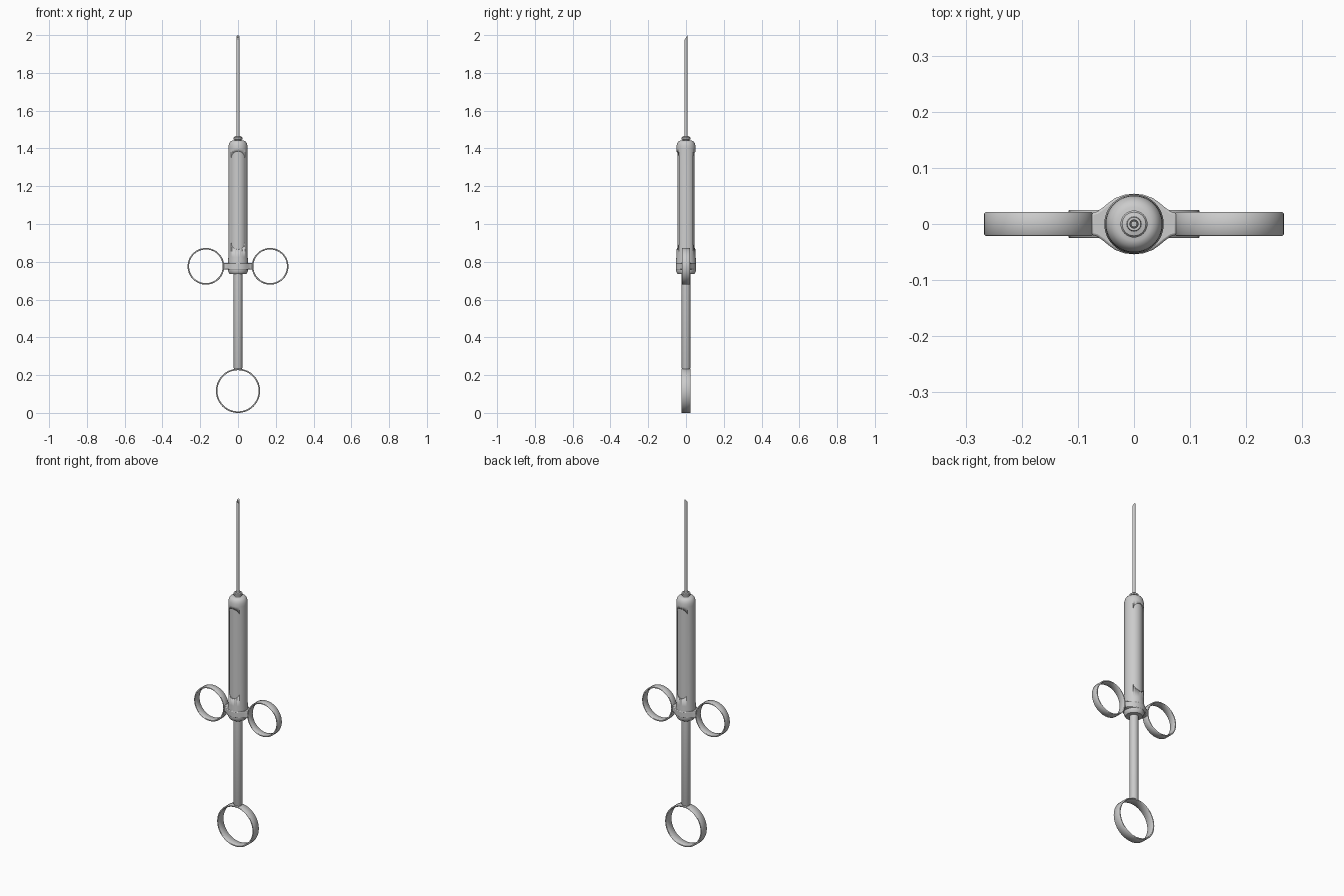
import bpy, bmesh, math
from mathutils import Matrix, Vector

if "Cube" in bpy.data.objects:
    bpy.data.objects.remove(bpy.data.objects["Cube"])


def finish(bm, name, angle=35):
    bmesh.ops.remove_doubles(bm, verts=bm.verts, dist=1e-5)
    bmesh.ops.recalc_face_normals(bm, faces=bm.faces)
    mesh = bpy.data.meshes.new(name)
    bm.to_mesh(mesh)
    bm.free()
    ob = bpy.data.objects.new(name, mesh)
    bpy.context.collection.objects.link(ob)
    bpy.ops.object.select_all(action='DESELECT')
    bpy.context.view_layer.objects.active = ob
    ob.select_set(True)
    bpy.ops.object.shade_smooth_by_angle(angle=math.radians(angle))
    return ob


def lathe_mesh(profile, steps=48, closed=False):
    """Turn an (r, z) profile round the z axis."""
    bm = bmesh.new()
    vs = [bm.verts.new((r, 0, z)) for r, z in profile]
    pairs = list(zip(vs, vs[1:])) + ([(vs[-1], vs[0])] if closed else [])
    es = [bm.edges.new(p) for p in pairs]
    bmesh.ops.spin(bm, geom=vs + es, cent=(0, 0, 0), axis=(0, 0, 1),
                   angle=math.tau, steps=steps)
    bmesh.ops.remove_doubles(bm, verts=bm.verts, dist=1e-5)
    return bm


def lathe(name, profile, steps=48, closed=False):
    return finish(lathe_mesh(profile, steps, closed), name)


def prism(name, points, axis_vec, at):
    """Extrude an outline; 'at' maps 2D points to 3D."""
    bm = bmesh.new()
    face = bm.faces.new([bm.verts.new(at(*p)) for p in points])
    top = bmesh.ops.extrude_face_region(bm, geom=[face])['geom']
    bmesh.ops.translate(bm, vec=axis_vec,
                        verts=[v for v in top if isinstance(v, bmesh.types.BMVert)])
    return finish(bm, name)


def grip_ring(name, x, z, radius, half_width, wall=0.008):
    """Flat band ring whose axis runs along y, with softened rims."""
    w, b, ri = half_width, 0.002, radius - wall
    prof = [(radius, -w + b), (radius, w - b), (radius - b, w), (ri + b, w),
            (ri, w - b), (ri, -w + b), (ri + b, -w), (radius - b, -w)]
    bm = lathe_mesh(prof, 72, True)
    bm.transform(Matrix.Translation((x, 0, z)) @ Matrix.Rotation(math.pi / 2, 4, 'X'))
    return finish(bm, name, 50)


# Barrel shell with domed top and flared foot
barrel = lathe("barrel", [
    (0, 1.442), (0.030, 1.442), (0.039, 1.438), (0.046, 1.429), (0.050, 1.416),
    (0.051, 1.40), (0.051, 0.825), (0.053, 0.805), (0.053, 0.795),
    (0.046, 0.795), (0.046, 1.40), (0, 1.40)], 64)

# Round-ended windows cut through front and back of the barrel
hw, lo, hi = 0.036, 0.865, 1.385
outline = []
for i in range(17):
    a = math.pi * i / 16
    outline.append((hw * math.cos(a), hi - hw + hw * math.sin(a)))
for i in range(17):
    a = math.pi + math.pi * i / 16
    outline.append((hw * math.cos(a), lo + hw + hw * math.sin(a)))
cutter = prism("window_cutter", outline, Vector((0, 0.2, 0)),
               lambda x, z: (x, -0.1, z))
cutter.hide_render = True
cutter.hide_viewport = True
cut = barrel.modifiers.new("windows", 'BOOLEAN')
cut.object = cutter
cut.operation = 'DIFFERENCE'
cut.solver = 'EXACT'

# Inner tube seen through the windows
lathe("inner_tube", [(0, 1.395), (0.0455, 1.395), (0.0455, 0.78), (0, 0.78)], 64)

# Collar with stepped bands at the barrel foot
lathe("collar", [
    (0, 0.80), (0.051, 0.80), (0.053, 0.797), (0.053, 0.790), (0.050, 0.786),
    (0.050, 0.770), (0.053, 0.766), (0.053, 0.752), (0.049, 0.742),
    (0.044, 0.735), (0, 0.735)], 64)

# Flange that reaches out to the finger rings
half = [(0.0765, 0.019), (0.066, 0.022), (0.056, 0.029), (0.045, 0.038),
        (0.034, 0.046), (0.018, 0.052), (0, 0.054)]
upper = half + [(-x, y) for x, y in reversed(half[:-1])]
flange = prism("flange", upper + [(x, -y) for x, y in reversed(upper)],
               Vector((0, 0, 0.036)), lambda x, y: (x, y, 0.758))
bev = flange.modifiers.new("soft_edges", 'BEVEL')
bev.width = 0.004
bev.segments = 2
bev.limit_method = 'ANGLE'
bev.angle_limit = math.radians(50)

# Finger rings and thumb ring
for side, label in ((-1, "left"), (1, "right")):
    grip_ring(label + "_finger_ring", side * 0.17, 0.776, 0.097, 0.021)
grip_ring("thumb_ring", 0, 0.117, 0.117, 0.025)

# Plunger rod
lathe("plunger_rod", [(0, 0.75), (0.023, 0.75), (0.023, 0.238),
                      (0.020, 0.231), (0, 0.231)])

# Needle hub
lathe("needle_hub", [
    (0, 1.44), (0.019, 1.44), (0.019, 1.447), (0.024, 1.449), (0.024, 1.457),
    (0.021, 1.461), (0.013, 1.463), (0.012, 1.467), (0, 1.467)])

# Hollow needle with a slanted tip, high at the back
bm = lathe_mesh([(0.008, 1.45), (0.008, 2.0), (0.0048, 2.0), (0.0048, 1.45)], 24, True)
for v in bm.verts:
    if v.co.z > 1.9:
        v.co.z -= (0.008 - v.co.y) * 1.5
finish(bm, "needle")
